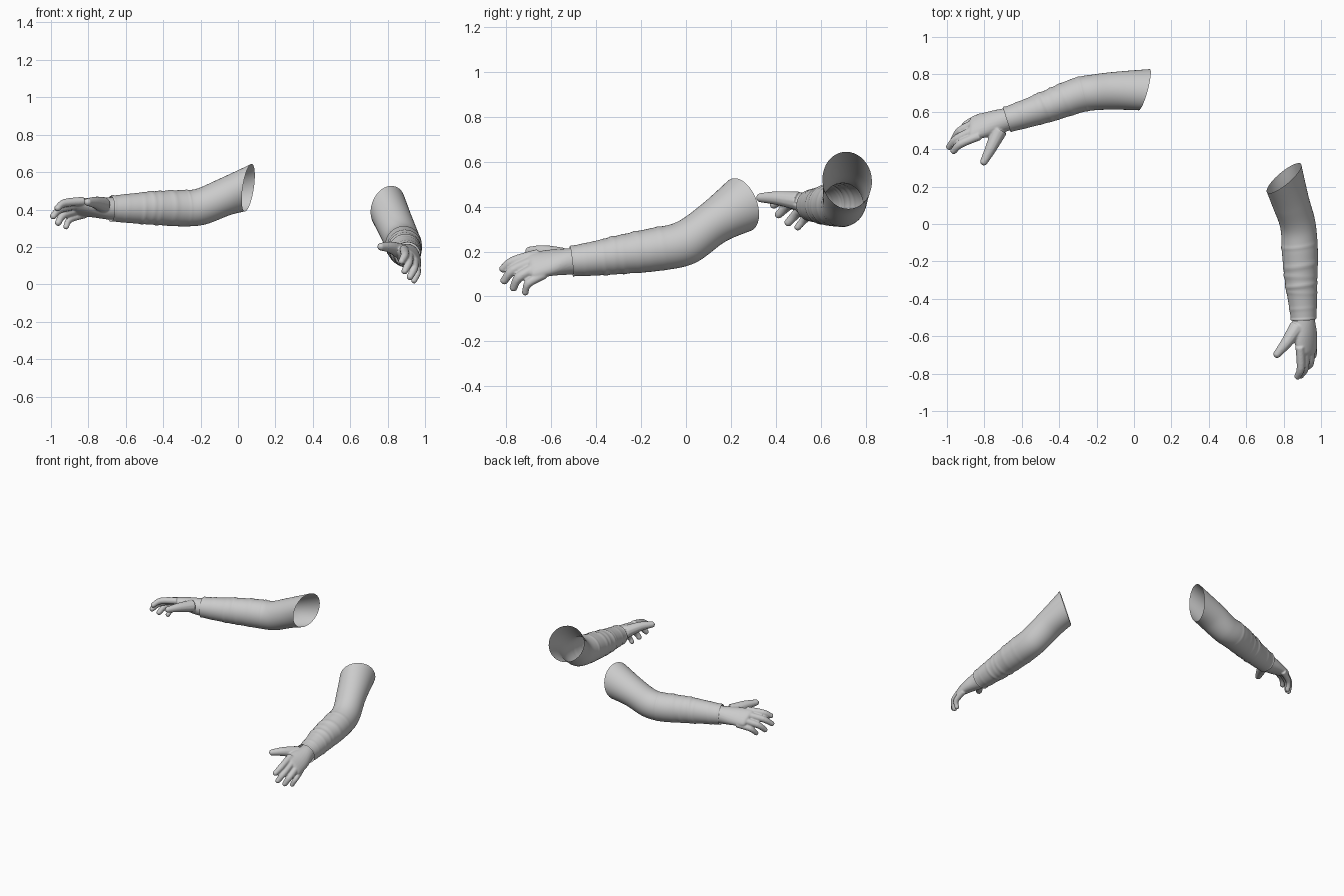
import bpy, bmesh, math
from mathutils import Vector as V

if "Cube" in bpy.data.objects:
    bpy.data.objects.remove(bpy.data.objects["Cube"])

grey = bpy.data.materials.new("cloth grey")
grey.diffuse_color = (0.6, 0.6, 0.6, 1)
grey.use_nodes = True
grey.node_tree.nodes["Principled BSDF"].inputs["Base Color"].default_value = grey.diffuse_color


def spline(rows, t):
    """Catmull-Rom interpolation of equal-length number rows."""
    i = min(int(t), len(rows) - 2)
    f = t - i
    p1, p2 = rows[i], rows[i + 1]
    p0, p3 = rows[max(i - 1, 0)], rows[min(i + 2, len(rows) - 1)]
    return [0.5 * (2 * b + (c - a) * f + (2 * a - 5 * b + 4 * c - d) * f * f
                   + (3 * b - a - 3 * c + d) * f ** 3)
            for a, b, c, d in zip(p0, p1, p2, p3)]


def section(c, side, up):
    return [*c, *side, *up]


def tube_sections(rows, hint=V((0, 0, 1))):
    """Rows of x, y, z, half width, half height -> framed sections."""
    pts = [V(r[:3]) for r in rows]
    out = []
    for i, r in enumerate(rows):
        t = (pts[min(i + 1, len(pts) - 1)] - pts[max(i - 1, 0)]).normalized()
        side = t.cross(hint).normalized()
        out.append(section(pts[i], side * r[3], side.cross(t) * r[4]))
    return out


def loft(bm, secs, per_seg, sides, capped, folds=()):
    rings = []
    n = (len(secs) - 1) * per_seg
    for k in range(n + 1):
        t = k / per_seg
        s = spline(secs, t)
        c, a, b = V(s[:3]), V(s[3:6]), V(s[6:9])
        ring = []
        for j in range(sides):
            ang = 2 * math.pi * j / sides
            scale = 1.0
            for pos, height, width, phase in folds:
                d = (t - pos - 0.07 * math.cos(ang + phase)) / width
                scale += height * math.exp(-d * d) * (0.65 + 0.35 * math.sin(ang + phase))
            ring.append(bm.verts.new(c + (a * math.cos(ang) + b * math.sin(ang)) * scale))
        rings.append(ring)
    for r, q in zip(rings, rings[1:]):
        for j in range(sides):
            bm.faces.new((r[j], r[(j + 1) % sides], q[(j + 1) % sides], q[j]))
    if capped:
        bm.faces.new(rings[0])
        bm.faces.new(rings[-1])


def finish(name, bm):
    bmesh.ops.recalc_face_normals(bm, faces=bm.faces[:])
    me = bpy.data.meshes.new(name)
    bm.to_mesh(me)
    bm.free()
    me.materials.append(grey)
    me.polygons.foreach_set("use_smooth", [True] * len(me.polygons))
    ob = bpy.data.objects.new(name, me)
    bpy.context.collection.objects.link(ob)
    return ob


def digit(bm, pts, radii):
    """Finger with a rounded tip."""
    base, mid, tip = map(V, pts)
    d = (tip - mid).normalized()
    r = radii[2]
    rows = [(*base, radii[0], radii[0]), (*mid, radii[1], radii[1])]
    for back, f in ((1.0, 1.0), (0.45, 0.82), (0.12, 0.45), (0.0, 0.12)):
        rows.append((*(tip - d * r * back), r * f, r * f))
    loft(bm, tube_sections(rows), 4, 12, True)


# wrinkles: position along the sleeve, height, width, phase
FOLDS = [(2.75, 0.03, 0.07, 1.0), (3.45, 0.045, 0.09, 0.3), (3.85, 0.05, 0.08, 2.2),
         (4.2, 0.06, 0.09, 0.8), (4.5, 0.05, 0.08, 2.8), (5.3, 0.03, 0.09, 1.5),
         (5.93, 0.07, 0.07, 1.6)]


def arm(name, rim, sleeve, palm, thumb, fingers, arch):
    # open sleeve from upper arm to wrist
    secs = tube_sections(sleeve)
    s0 = V(secs[0][3:6])
    sgn = 1 if s0.dot(V(rim[0])) > 0 else -1
    secs[0] = section(sleeve[0][:3], V(rim[0]) * sgn, V(rim[1]))
    bm = bmesh.new()
    loft(bm, secs, 16, 40, False, FOLDS)
    finish(name + "_sleeve", bm)

    # hand: palm, thumb and fingers fused together
    bm = bmesh.new()
    centres = [V(p[0]) for p in palm]
    axis = (centres[-1] - centres[0]).normalized()
    psecs = []
    for c, side, thick in palm:
        psecs.append(section(c, side, axis.cross(V(side)).normalized() * thick))
    loft(bm, psecs, 5, 24, True)
    digit(bm, thumb, (0.043, 0.031, 0.021))
    for k, (knuckle, tip) in enumerate(fingers):
        kv, tv = V(knuckle), V(tip)
        mid = (kv + tv) / 2 + V(arch)
        r = 0.019 if k == 3 else 0.022
        digit(bm, (kv - axis * 0.03, mid, tv), (r * 1.1, r, r * 0.82))
    hand = finish(name + "_hand", bm)
    m = hand.modifiers.new("fuse", 'REMESH')
    m.mode, m.voxel_size, m.use_smooth_shade = 'VOXEL', 0.005, True
    m = hand.modifiers.new("soften", 'SMOOTH')
    m.factor, m.iterations = 0.5, 3


arm("rear_arm",
    rim=((0.03, 0.11, 0), (0.018, -0.005, 0.127)),
    sleeve=[(0.055, 0.718, 0.517, 0.115, 0.127), (-0.08, 0.713, 0.463, 0.102, 0.1),
            (-0.2, 0.705, 0.415, 0.096, 0.098), (-0.3, 0.688, 0.407, 0.094, 0.097),
            (-0.45, 0.633, 0.408, 0.085, 0.089), (-0.57, 0.592, 0.406, 0.076, 0.079),
            (-0.68, 0.557, 0.405, 0.068, 0.068)],
    palm=[((-0.64, 0.57, 0.405), (-0.015, 0.055, -0.01), 0.058),
          ((-0.70, 0.553, 0.405), (0.0, 0.062, -0.02), 0.058),
          ((-0.78, 0.533, 0.41), (0.01, 0.067, -0.033), 0.047),
          ((-0.86, 0.517, 0.412), (0.005, 0.06, -0.038), 0.03),
          ((-0.88, 0.512, 0.41), (0.004, 0.048, -0.03), 0.017)],
    thumb=((-0.72, 0.5, 0.425), (-0.765, 0.405, 0.438), (-0.812, 0.315, 0.44)),
    fingers=[((-0.855, 0.465, 0.445), (-0.975, 0.38, 0.4)),
             ((-0.87, 0.5, 0.43), (-0.998, 0.402, 0.355)),
             ((-0.865, 0.54, 0.405), (-0.97, 0.445, 0.318)),
             ((-0.845, 0.567, 0.375), (-0.925, 0.488, 0.298))],
    arch=(-0.012, 0.006, 0.012))

arm("front_arm",
    rim=((0.0925, 0.0725, 0.01), (0.01, -0.035, 0.118)),
    sleeve=[(0.802, 0.245, 0.408, 0.115, 0.12), (0.837, 0.12, 0.325, 0.1, 0.098),
            (0.876, -0.005, 0.238, 0.095, 0.1), (0.887, -0.15, 0.207, 0.096, 0.096),
            (0.893, -0.3, 0.185, 0.086, 0.085), (0.902, -0.42, 0.167, 0.076, 0.075),
            (0.907, -0.51, 0.157, 0.067, 0.067)],
    palm=[((0.905, -0.47, 0.16), (0.055, 0, -0.01), 0.058),
          ((0.908, -0.53, 0.155), (0.058, 0.0, -0.025), 0.058),
          ((0.915, -0.6, 0.15), (0.057, 0.01, -0.045), 0.047),
          ((0.927, -0.68, 0.138), (0.045, 0.01, -0.053), 0.03),
          ((0.929, -0.70, 0.136), (0.036, 0.008, -0.042), 0.017)],
    thumb=((0.873, -0.55, 0.175), (0.815, -0.635, 0.198), (0.752, -0.712, 0.202)),
    fingers=[((0.89, -0.685, 0.185), (0.87, -0.828, 0.113)),
             ((0.918, -0.695, 0.16), (0.885, -0.82, 0.058)),
             ((0.946, -0.69, 0.128), (0.912, -0.775, 0.025)),
             ((0.958, -0.66, 0.095), (0.935, -0.72, 0.006))],
    arch=(0.012, -0.012, 0.008))
